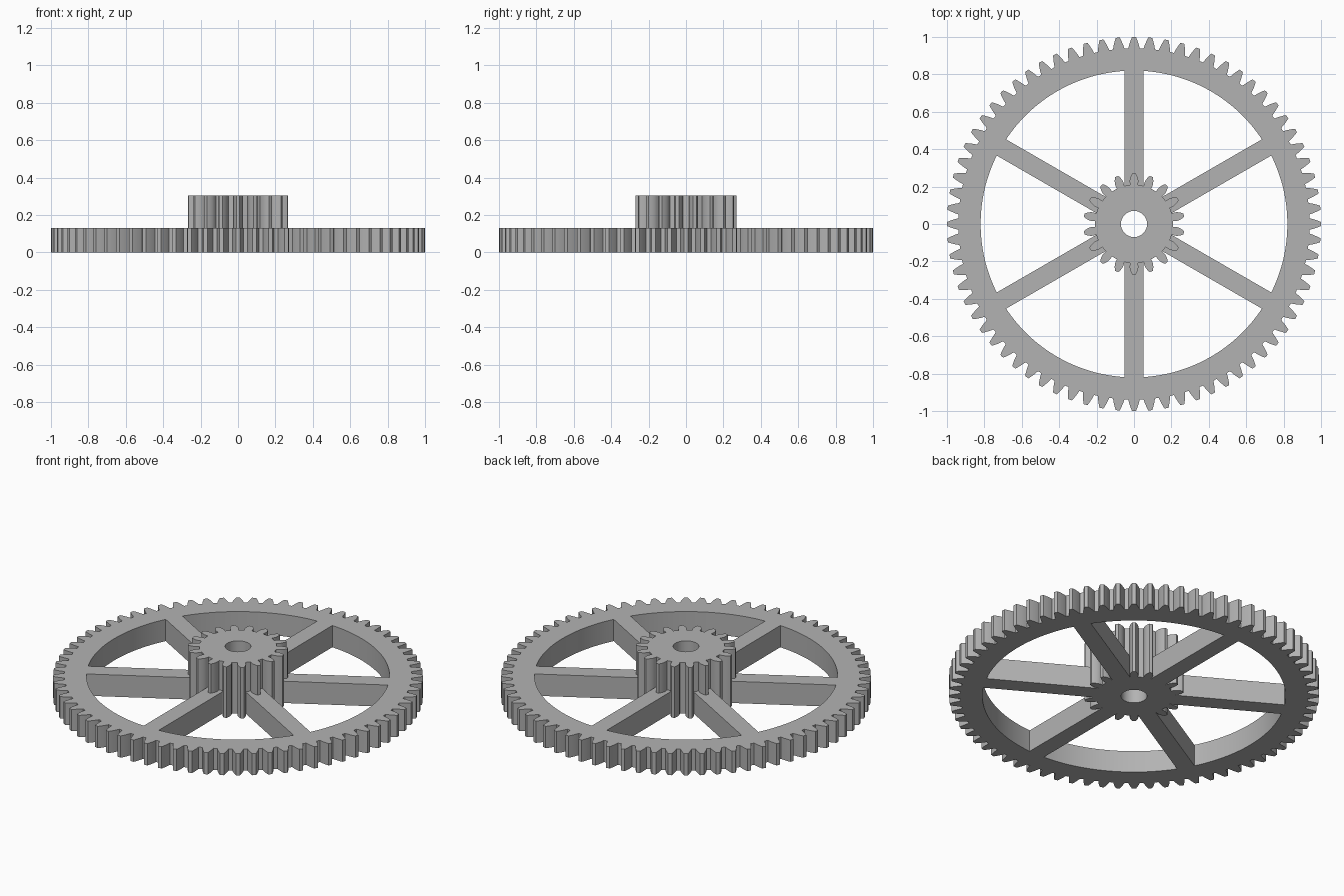
import bpy, bmesh
from math import sin, cos, pi, radians, acos, tan, sqrt, asin

MODULE = 1 / 37
PRESSURE = radians(20)
WHEEL_TOP, PINION_TOP = 0.13, 0.305
RIM_INNER, SPOKE_HALF, BORE = 0.82, 0.05, 0.07

cube = bpy.data.objects.get("Cube")
if cube:
    bpy.data.objects.remove(cube, do_unlink=True)

steel = bpy.data.materials.new("plain grey")
steel.use_nodes = True
GREY = (0.45, 0.45, 0.45, 1)
steel.diffuse_color = GREY
steel.node_tree.nodes["Principled BSDF"].inputs["Base Color"].default_value = GREY


def polar(r, a):
    return (r * cos(a), r * sin(a))


def prism(name, outline, z0, z1):
    """Extrude a closed counter-clockwise outline from z0 to z1."""
    bm = bmesh.new()
    face = bm.faces.new([bm.verts.new((x, y, z0)) for x, y in outline])
    geom = bmesh.ops.extrude_face_region(bm, geom=[face])["geom"]
    top = [v for v in geom if isinstance(v, bmesh.types.BMVert)]
    bmesh.ops.translate(bm, verts=top, vec=(0, 0, z1 - z0))
    bmesh.ops.recalc_face_normals(bm, faces=bm.faces)
    mesh = bpy.data.meshes.new(name)
    bm.to_mesh(mesh)
    bm.free()
    mesh.materials.append(steel)
    obj = bpy.data.objects.new(name, mesh)
    bpy.context.collection.objects.link(obj)
    return obj


def gear_outline(teeth, steps=6):
    """Involute tooth outline with one tooth centred on +y."""
    pitch = MODULE * teeth / 2
    tip, root = pitch + MODULE, pitch - 1.25 * MODULE
    base = pitch * cos(PRESSURE)
    start = max(base, root)

    def half_angle(r):
        a = acos(min(1, base / r))
        return pi / (2 * teeth) + (tan(PRESSURE) - PRESSURE) - (tan(a) - a)

    flank = [(start + (tip - start) * i / steps) for i in range(steps + 1)]
    side = [(r, half_angle(r)) for r in flank]
    if root < base:
        side.insert(0, (root, half_angle(base)))
    points = []
    for t in range(teeth):
        mid = pi / 2 + t * 2 * pi / teeth
        points += [polar(r, mid - h) for r, h in side]
        points.append(polar(tip, mid))
        points += [polar(r, mid + h) for r, h in reversed(side)]
        points.append(polar(root, mid + pi / teeth))
    return points


def window_outline(mid, steps=32):
    """Wedge between two neighbouring spokes, closed by the rim arc."""
    reach = pi / 6 - asin(SPOKE_HALF / RIM_INNER)
    arc = [polar(RIM_INNER, mid - reach + 2 * reach * i / steps) for i in range(steps + 1)]
    return [polar(SPOKE_HALF / sin(pi / 6), mid)] + arc


def combine(target, other, operation):
    mod = target.modifiers.new(operation.title(), "BOOLEAN")
    mod.operation, mod.object, mod.solver = operation, other, "EXACT"
    bpy.context.view_layer.objects.active = target
    bpy.ops.object.modifier_apply(modifier=mod.name)
    bpy.data.objects.remove(other, do_unlink=True)


# Large toothed wheel with six windows, leaving the spokes
gear = prism("compound_gear", gear_outline(72), 0, WHEEL_TOP)
for k in range(6):
    window = prism("window_cutter", window_outline(k * pi / 3), -0.1, WHEEL_TOP + 0.1)
    combine(gear, window, "DIFFERENCE")

# Small pinion running through the middle
combine(gear, prism("pinion", gear_outline(18), 0, PINION_TOP), "UNION")

# Shaft bore
bore = prism("bore_cutter", [polar(BORE, i * pi / 32) for i in range(64)], -0.1, PINION_TOP + 0.1)
combine(gear, bore, "DIFFERENCE")

bpy.ops.object.select_all(action="DESELECT")
gear.select_set(True)
bpy.context.view_layer.objects.active = gear
bpy.ops.object.shade_smooth_by_angle(angle=radians(20))
